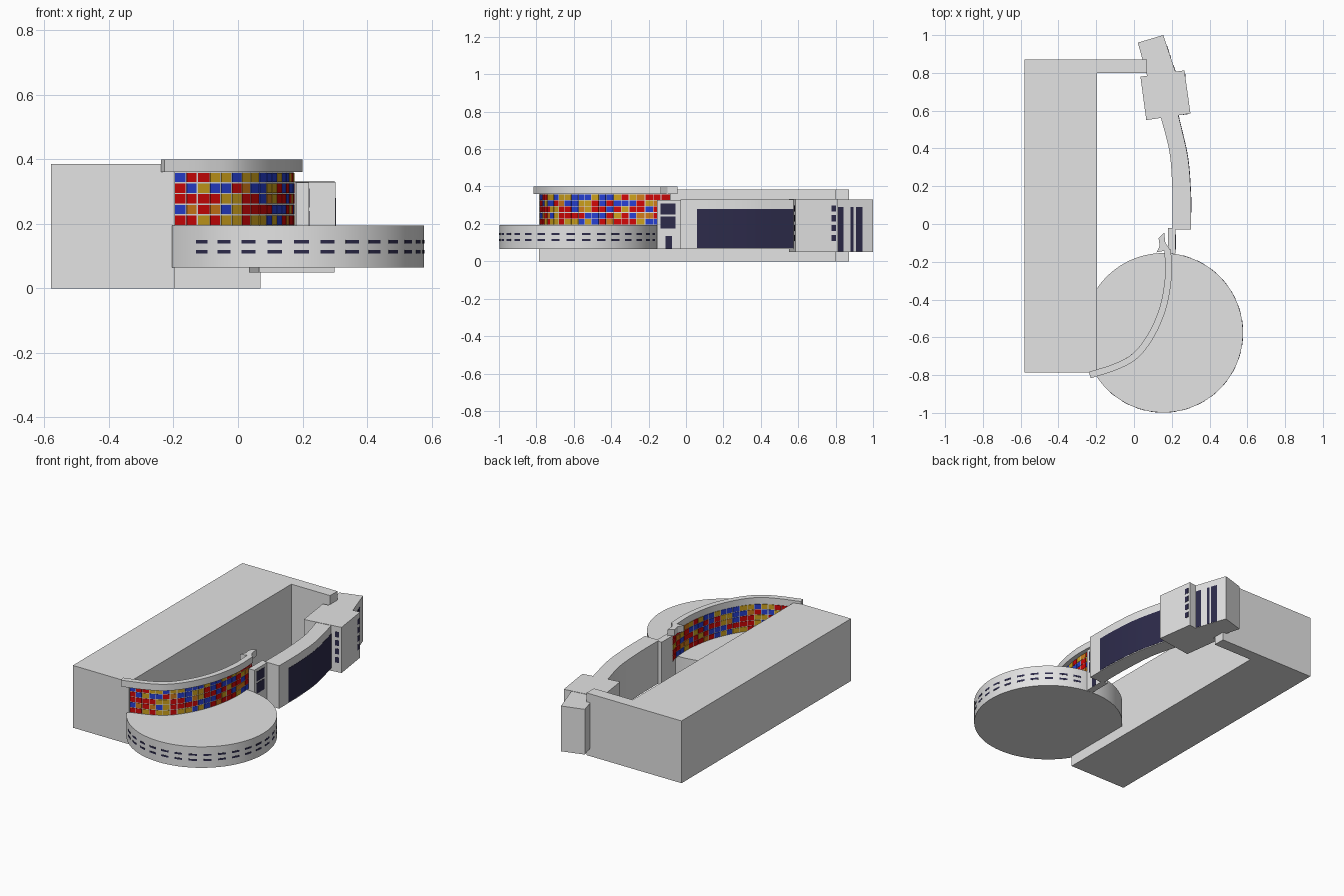
import bpy, bmesh, math, random
from mathutils import Vector as V

random.seed(4)
if "Cube" in bpy.data.objects:
    bpy.data.objects.remove(bpy.data.objects["Cube"])


def material(name, r, g, b):
    m = bpy.data.materials.new(name)
    m.use_nodes = True
    m.diffuse_color = (r, g, b, 1)
    m.node_tree.nodes["Principled BSDF"].inputs["Base Color"].default_value = (r, g, b, 1)
    return m


GREY = material("concrete grey", .77, .77, .77)
GLASS = material("dark glass", .026, .024, .07)
RED = material("tile red", .65, .002, .002)
BLUE = material("tile blue", .02, .05, .65)
GOLD = material("tile gold", .62, .36, .012)
ORANGE = material("tile orange", .65, .2, .01)


def extrude_profile(bm, pts, z0, z1, index=0):
    """Add an upright prism with the given plan outline."""
    low = [bm.verts.new((p[0], p[1], z0)) for p in pts]
    high = [bm.verts.new((p[0], p[1], z1)) for p in pts]
    faces = [bm.faces.new(low[::-1]), bm.faces.new(high)]
    for i in range(len(pts)):
        j = (i + 1) % len(pts)
        faces.append(bm.faces.new((low[i], low[j], high[j], high[i])))
    for f in faces:
        f.material_index = index


def finish(name, bm, mats, smooth=False):
    bmesh.ops.recalc_face_normals(bm, faces=bm.faces[:])
    mesh = bpy.data.meshes.new(name)
    bm.to_mesh(mesh)
    bm.free()
    for m in mats:
        mesh.materials.append(m)
    ob = bpy.data.objects.new(name, mesh)
    bpy.context.collection.objects.link(ob)
    if smooth:
        bpy.ops.object.select_all(action='DESELECT')
        ob.select_set(True)
        bpy.context.view_layer.objects.active = ob
        bpy.ops.object.shade_smooth_by_angle(angle=math.radians(25))
    return ob


def prism(name, pts, z0, z1, mat=GREY, smooth=False):
    bm = bmesh.new()
    extrude_profile(bm, pts, z0, z1)
    return finish(name, bm, [mat], smooth)


def curve(points, steps):
    """Smooth path through the points."""
    p = [V(q) for q in points]
    p = [2 * p[0] - p[1]] + p + [2 * p[-1] - p[-2]]
    out = []
    for a, b, c, d in zip(p, p[1:], p[2:], p[3:]):
        for k in range(steps):
            t = k / steps
            out.append((2*b + (c-a)*t + (2*a-5*b+4*c-d)*t*t + (3*b-a-3*c+d)*t**3) / 2)
    return out + [p[-2]]


def ribbon(path, near, far):
    """Plan outline of a band beside a path, measured to its right."""
    sides = []
    for i, q in enumerate(path):
        d = (path[min(i + 1, len(path) - 1)] - path[max(i - 1, 0)]).normalized()
        sides.append((q, V((d.y, -d.x))))
    return [q + n * near for q, n in sides] + [q + n * far for q, n in sides[::-1]]


def panels(name, a, b, spans, rows):
    """Thin glass plates on the upright face from a to b (outside to the right)."""
    bm = bmesh.new()
    a, b = V(a), V(b)
    for s, e in spans:
        for z0, z1 in rows:
            extrude_profile(bm, ribbon([a.lerp(b, s), a.lerp(b, e)], -.003, .0015), z0, z1)
    return finish(name, bm, [GLASS])


# Main block with its short rear arm
prism("main_block", [(-.58, -.785), (-.195, -.785), (-.195, .80), (.07, .80),
                     (.07, .872), (-.58, .872)], 0, .385)

# Round hall, cut flat where it meets the block
CENTRE, RADIUS = V((.155, -.576)), .422


def on_circle(angle, r):
    return CENTRE + V((math.cos(angle), math.sin(angle))) * r


limit = math.acos(-.36 / RADIUS)
prism("round_hall", [on_circle(limit * (k / 40 - 1), RADIUS) for k in range(81)],
      .065, .195, smooth=True)

# Two rows of slot windows around the hall
bm = bmesh.new()
for k in range(-3, 16):
    mid = math.radians(-90 + 11.25 * k - 5.6)
    arc = [mid + math.radians(w) for w in (-3.1, 0, 3.1)]
    outline = ([on_circle(t, RADIUS - .004) for t in arc]
               + [on_circle(t, RADIUS + .001) for t in arc[::-1]])
    for z in (.113, .145):
        extrude_profile(bm, outline, z - .0055, z + .0055)
finish("hall_windows", bm, [GLASS])

# Curved screen: parapet, thin wall and mosaic tiles
path = curve([(-.238, -.787), (-.1, -.742), (0, -.685), (.08, -.58),
              (.14, -.44), (.168, -.28), (.165, -.135)], 32)
prism("parapet", ribbon(path, -.004, .031), .36, .40, smooth=True)
prism("parapet_hook", [(.12, -.15), (.19, -.136), (.166, -.1), (.16, -.046),
                       (.13, -.075), (.136, -.115)], .36, .40)
wall = [q for q in path if q.x > -.2] + [V((.16, -.11)), V((.15, -.085))]
prism("screen_wall", ribbon(wall, -.001, .003), .19, .36, smooth=True)

# Tile columns run bottom to top; the first few are set, the rest are mixed
PALETTE = "RBGO"
columns = ["RBRRB", "RORBR", "GRRGR", "RORBG", "GBGBG"]
bm = bmesh.new()
i, last = 0, len(wall) - 1
height = (.36 - .195) / 5
while i < last:
    width, j = random.uniform(.035, .045), i + 1
    while j < last and (wall[j] - wall[i]).length < width:
        j += 1
    gap = .002 / (wall[j] - wall[i]).length
    ends = [wall[i].lerp(wall[j], gap), wall[i].lerp(wall[j], 1 - gap)]
    column = columns.pop(0) if columns else random.choices(PALETTE, (40, 30, 22, 8), k=5)
    for r, letter in enumerate(column):
        z = .195 + r * height
        extrude_profile(bm, ribbon(ends, -.0035, .0055), z + .002, z + height - .002,
                        PALETTE.index(letter))
    i = j
finish("mosaic_tiles", bm, [RED, BLUE, GOLD, ORANGE])

# Narrow link between the hall and the curved wing
prism("link", [(.18, -.155), (.22, -.155), (.22, -.03), (.207, -.02), (.18, -.02)], .065, .328)
panels("link_windows", (.22, -.155), (.22, -.03), [(.16, .8)], [(.175, .24), (.25, .31)])
panels("link_door", (.22, -.155), (.22, -.03), [(.36, .64)], [(.067, .135)])

# Curved wing with a long glazed front
outer = curve([(.302, -.03), (.302, .06), (.3, .18), (.284, .36), (.234, .58)], 8)
inner = curve([(.205, -.03), (.205, .06), (.203, .18), (.188, .38), (.138, .58)], 8)
prism("curved_wing", outer + inner[::-1], .065, .33, smooth=True)
prism("wing_glazing", ribbon(outer[8:], -.003, .0015), .07, .28, GLASS, smooth=True)

# Stair tower and rear tower
prism("stair_tower", [(.065, .55), (.299, .585), (.267, .813), (.034, .78)], .05, .332)
prism("rear_tower", [(.075, .765), (.225, .79), (.155, 1.0), (.02, .96)], .05, .33)
slots = [(z - .017, z + .017) for z in (.125, .178, .23, .282)]
panels("tower_side_windows", (.299, .585), (.267, .813), [(.85, .95)], slots)
panels("tower_front_windows", (.235, .5754), (.299, .585), [(.4, .75)], slots)
panels("rear_tower_strips", (.225, .79), (.155, 1.0),
       [(.1, .25), (.43, .5), (.56, .73)], [(.052, .29)])
